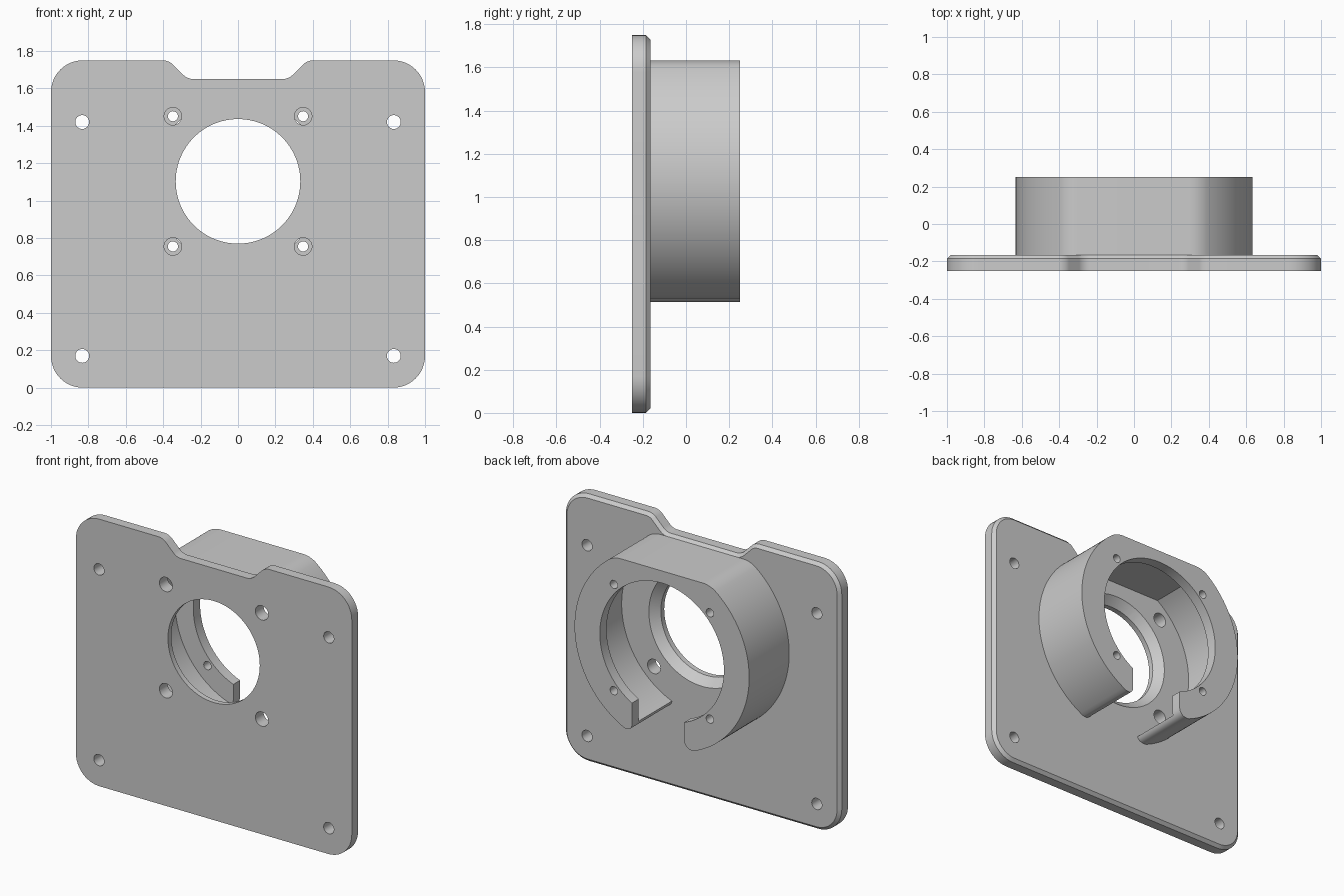
import bpy, bmesh, math
from mathutils import Vector, Matrix

if "Cube" in bpy.data.objects:
    bpy.data.objects.remove(bpy.data.objects["Cube"], do_unlink=True)

FRONT, BACK, END, LIP = -0.25, -0.165, 0.25, 0.18
AXIS_Z = 1.103

grey = bpy.data.materials.new("plain grey")
grey.use_nodes = True
grey.diffuse_color = (0.6, 0.6, 0.6, 1)
grey.node_tree.nodes["Principled BSDF"].inputs["Base Color"].default_value = (0.6, 0.6, 0.6, 1)


def finish(bm, name):
    bmesh.ops.recalc_face_normals(bm, faces=bm.faces)
    mesh = bpy.data.meshes.new(name)
    bm.to_mesh(mesh)
    bm.free()
    mesh.materials.append(grey)
    obj = bpy.data.objects.new(name, mesh)
    bpy.context.collection.objects.link(obj)
    return obj


def prism(name, outline, y0, y1, chamfer=0):
    """Extrude an (x, z) outline along y, optionally chamfering the back rim."""
    bm = bmesh.new()
    face = bm.faces.new([bm.verts.new((x, y0, z)) for x, z in outline])
    ext = bmesh.ops.extrude_face_region(bm, geom=[face])["geom"]
    for v in ext:
        if isinstance(v, bmesh.types.BMVert):
            v.co.y = y1 - chamfer
    bmesh.ops.recalc_face_normals(bm, faces=bm.faces)
    if chamfer:
        cap = [f for f in ext if isinstance(f, bmesh.types.BMFace)]
        bmesh.ops.inset_region(bm, faces=cap, thickness=chamfer, depth=0, use_even_offset=True)
        for v in cap[0].verts:
            v.co.y = y1
    return finish(bm, name)


def cone(name, x, z, r0, r1, y0, y1, sides):
    """Round cutter along y, radius r0 at y0 and r1 at y1."""
    bm = bmesh.new()
    turn = Matrix.Translation((x, (y0 + y1) / 2, z)) @ Matrix.Rotation(-math.pi / 2, 4, "X")
    bmesh.ops.create_cone(bm, cap_ends=True, segments=sides, radius1=r0, radius2=r1,
                          depth=y1 - y0, matrix=turn)
    return finish(bm, name)


def cut(target, cutters):
    for c in cutters:
        mod = target.modifiers.new("cut", "BOOLEAN")
        mod.operation, mod.solver, mod.object = "DIFFERENCE", "EXACT", c
        bpy.context.view_layer.objects.active = target
        bpy.ops.object.modifier_apply(modifier=mod.name)
    for c in cutters:
        if c.name in bpy.data.objects:
            bpy.data.objects.remove(c, do_unlink=True)


def smooth(obj):
    bpy.ops.object.select_all(action="DESELECT")
    obj.select_set(True)
    bpy.context.view_layer.objects.active = obj
    bpy.ops.object.shade_smooth_by_angle(angle=math.radians(30))


def fillet(corners):
    """Round every (x, z, radius) corner of a closed outline."""
    pts = []
    for i, (x, z, r) in enumerate(corners):
        p = Vector((x, z))
        a = (Vector(corners[i - 1][:2]) - p).normalized()
        b = (Vector(corners[(i + 1) % len(corners)][:2]) - p).normalized()
        half = a.angle(b) / 2
        centre = p + (a + b).normalized() * r / math.sin(half)
        start = p + a * r / math.tan(half) - centre
        sweep = start.angle_signed(p + b * r / math.tan(half) - centre)
        for k in range(13):
            pts.append(centre + Matrix.Rotation(-sweep * k / 12, 2) @ start)
    return pts


def ease(a, b, c, n=8):
    """Soft corner from a to c, pulled toward b."""
    a, b, c = Vector(a), Vector(b), Vector(c)
    return [a * (1 - t) ** 2 + b * 2 * t * (1 - t) + c * t * t for t in (k / n for k in range(n + 1))]


def arc(r, flat, x_left, x_right, soft=0.0, n=48):
    """Near-circle with a flat top, starting and ending at the bottom."""
    top = math.acos(min(1, flat / r))

    def at(t):
        return Vector((r * math.sin(t), -r * math.cos(t)))

    def side(x):
        end = math.pi - top - soft
        start = math.asin(x / r)
        pts = [at(start + (end - start) * k / n) for k in range(n + 1)]
        if soft:
            corner = at(math.pi - top)
            pts += ease(pts.pop(), corner, corner - Vector((soft * r, 0)))
        return pts

    left = side(x_left)
    right = [Vector((-p.x, p.y)) for p in side(x_right)][::-1]
    if (left[-1] - right[0]).length < 1e-5:
        right = right[1:]
    if x_left == x_right == 0:
        right = right[:-1]
    return left + right


def lifted(pts):
    return [(p.x, p.y + AXIS_Z) for p in pts]


# Mounting plate with a notched top edge and chamfered back rim
half = [(1, 0, 0.17), (1, 1.75, 0.17), (0.37, 1.75, 0.08), (0.27, 1.65, 0.08)]
plate = prism("mounting_plate", fillet(half + [(-x, z, r) for x, z, r in half[::-1]]),
              FRONT, BACK, chamfer=0.02)
holes = [cone("bore", 0, AXIS_Z, 0.333, 0.333, FRONT - 0.1, BACK + 0.1, 96),
         cone("bore_chamfer", 0, AXIS_Z, 0.323, 0.395, BACK - 0.06, BACK + 0.01, 96)]
for sx in (-1, 1):
    holes += [cone("corner_hole", sx * 0.833, z, 0.037, 0.037, FRONT - 0.1, BACK + 0.1, 32)
              for z in (0.17, 1.42)]
    holes += [cone("access_hole", sx * 0.348, AXIS_Z + s * 0.348, 0.047, 0.047,
                   FRONT - 0.1, BACK + 0.1, 32) for s in (-1, 1)]
cut(plate, holes)
smooth(plate)

# Motor housing: open C-shaped ring with rounded arm tips
GAP_L, GAP_R = 0.217, 0.16
outer = arc(0.633, 0.53, GAP_L + 0.055, GAP_R + 0.075, soft=0.08)
first, last = outer[0], outer[-1]
tip_l = ease((GAP_L, -0.53), (GAP_L, first.y - 0.01), first)[:-1]
tip_r = ease(last, (-GAP_R, last.y - 0.01), (-GAP_R, -0.52))[1:]
opening = arc(0.45, 0.45, GAP_L, GAP_R)
housing = prism("motor_housing", lifted(tip_l + outer + tip_r + opening[::-1]), BACK, END)

# Wider cavity behind the back lip, and the lip's screw holes
cutters = [prism("cavity", lifted(arc(0.582, 0.48, 0, 0)), BACK - 0.05, LIP)]
cutters += [cone("screw_hole", sx * 0.348, AXIS_Z + sz * 0.348, 0.027, 0.027, LIP - 0.05, END + 0.05, 24)
            for sx in (-1, 1) for sz in (-1, 1)]
cut(housing, cutters)
smooth(housing)
